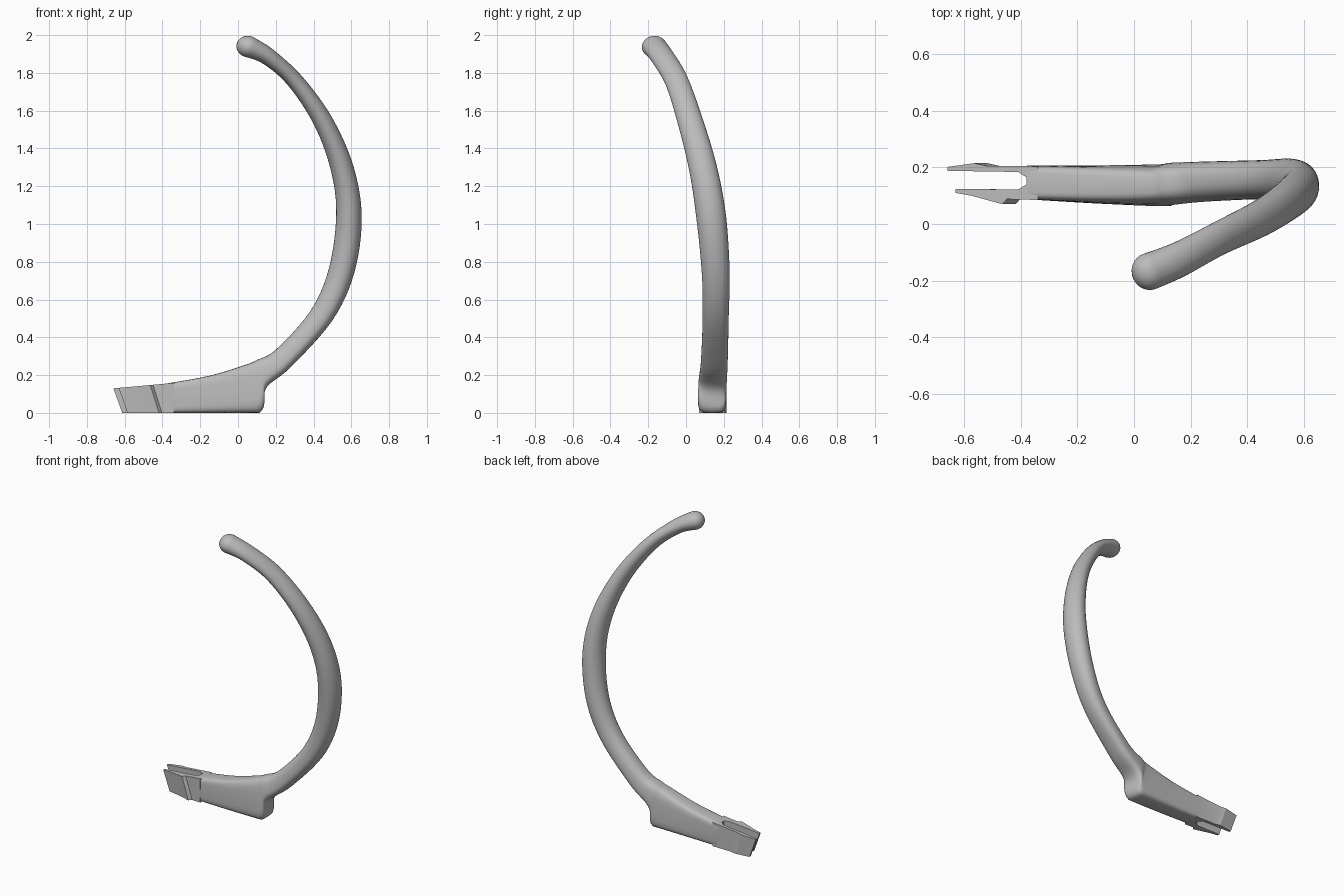
import bpy, bmesh, math
from mathutils import Vector

cube = bpy.data.objects.get("Cube")
if cube:
    bpy.data.objects.remove(cube)

grey = bpy.data.materials.new("plain_grey")
grey.use_nodes = True
colour = (0.5, 0.5, 0.5, 1)
grey.diffuse_color = colour
grey.node_tree.nodes["Principled BSDF"].inputs["Base Color"].default_value = colour


def finish(name, bm, angle):
    bmesh.ops.recalc_face_normals(bm, faces=bm.faces)
    mesh = bpy.data.meshes.new(name)
    bm.to_mesh(mesh)
    bm.free()
    mesh.materials.append(grey)
    obj = bpy.data.objects.new(name, mesh)
    bpy.context.collection.objects.link(obj)
    bpy.ops.object.select_all(action='DESELECT')
    obj.select_set(True)
    bpy.context.view_layer.objects.active = obj
    bpy.ops.object.shade_smooth_by_angle(angle=math.radians(angle))


# Sections from foot to tip: inner x, z, outer x, z, middle y, half width
stations = [
    (-.38, .155, -.38, 0, .147, .06),
    (-.15, .197, -.13, 0, .14, .07),
    (.04, .255, .112, 0, .137, .08),
    (.1, .28, .147, .13, .142, .083),
    (.2, .335, .28, .243, .15, .08),
    (.38, .535, .5, .49, .157, .077),
    (.48, .76, .615, .74, .157, .079),
    (.52, 1.05, .655, 1.03, .133, .079),
    (.49, 1.29, .613, 1.3, .09, .074),
    (.4, 1.53, .5, 1.56, .022, .067),
    (.26, 1.74, .345, 1.775, -.05, .062),
    (.13, 1.85, .19, 1.92, -.125, .063),
    (.028, 1.888, .08, 1.99, -.168, .066),
]
steps = 6


def smooth_path(rows):
    """Catmull-Rom interpolation through whole rows."""
    out = []
    last = len(rows) - 1
    for i in range(last):
        quad = (rows[max(i - 1, 0)], rows[i], rows[i + 1], rows[min(i + 2, last)])
        for s in range(steps):
            t = s / steps
            out.append([b + .5 * t * (c - a + t * (2 * a - 5 * b + 4 * c - d
                        + t * (3 * (b - c) + d - a))) for a, b, c, d in zip(*quad)])
    return out + [list(rows[last])]


def power(value, n):
    return math.copysign(abs(value) ** (2 / n), value)


# Curved arm and its flat-bottomed foot, lofted in one piece
rows = smooth_path(stations)
for row in rows:
    row[3] = max(row[3], 0)
middles = [Vector((r[0] + r[2], 2 * r[4], r[1] + r[3])) / 2 for r in rows]
sides = 32
bm = bmesh.new()
rings = []


def add_ring(centre, up, side, foot):
    """Boxy, narrow-topped section in the foot, round in the arm."""
    squareness = 2 + 4 * foot ** 2
    taper = .3 * math.sin(math.pi * foot)
    ring = []
    for k in range(sides):
        a = math.tau * k / sides
        u, w = power(math.cos(a), squareness), power(math.sin(a), squareness)
        ring.append(bm.verts.new(centre + up * u + side * w * (1 - taper * (1 + u) / 2)))
    rings.append(ring)


last = len(rows) - 1
for i, row in enumerate(rows):
    tangent = (middles[min(i + 1, last)] - middles[max(i - 1, 0)]).normalized()
    up = Vector((row[0] - row[2], 0, row[1] - row[3])) / 2
    side = tangent.cross(up).normalized() * row[5]
    add_ring(middles[i], up, side, max(0, 1 - i / steps / 7))

# Round tip
for k in range(1, 8):
    a = math.pi / 2 * k / 8
    reach = tangent * .062 * math.sin(a)
    add_ring(middles[last] + reach, up * math.cos(a), side * math.cos(a), 0)

for a, b in zip(rings, rings[1:]):
    for k in range(sides):
        j = (k + 1) % sides
        bm.faces.new((a[k], a[j], b[j], b[k]))
bm.faces.new(rings[0])
bm.faces.new(rings[-1])
finish("curved_arm", bm, 50)


# Fork prongs: plan outlines raised to a sloping top, with a raked end
def prong(name, outline, rake_from):
    bm = bmesh.new()
    low, high = [], []
    for x, y in outline:
        rake = .047 if x < rake_from else 0
        low.append(bm.verts.new((x + rake, y, 0)))
        high.append(bm.verts.new((x, y, .155 + (x + .38) * .09)))
    bm.faces.new(low)
    bm.faces.new(high)
    for k in range(len(low)):
        j = (k + 1) % len(low)
        bm.faces.new((low[k], low[j], high[j], high[k]))
    finish(name, bm, 20)


prong("back_prong", [(-.66, .188), (-.66, .202), (-.565, .215), (-.525, .206), (-.34, .204),
                     (-.34, .165), (-.38, .165), (-.41, .184)], -.5)
prong("front_prong", [(-.632, .124), (-.632, .11), (-.575, .1), (-.465, .07), (-.45, .088),
                      (-.34, .085), (-.34, .14), (-.38, .14), (-.41, .122)], -.44)
